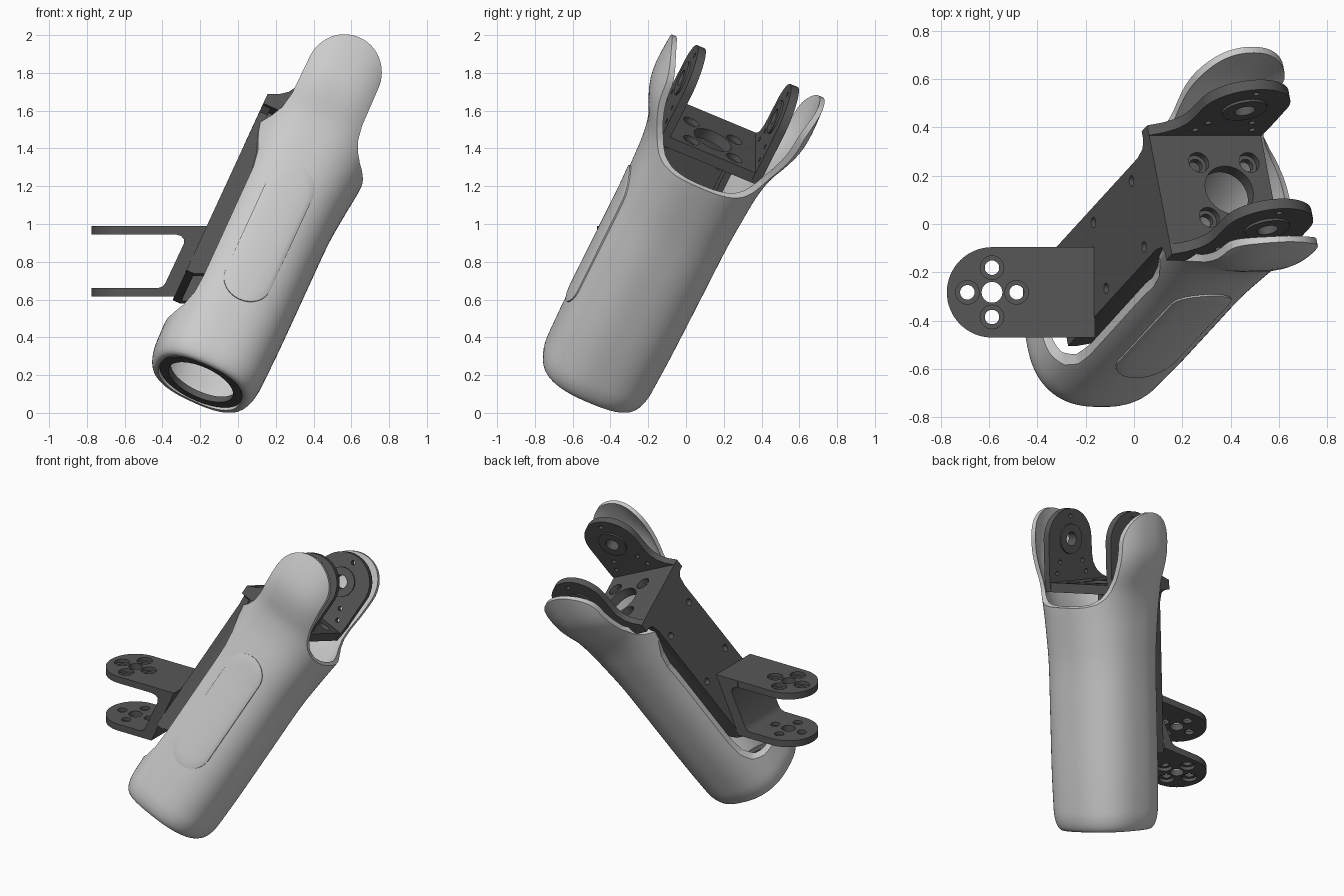
import bpy, bmesh
from math import sin, cos, pi
from mathutils import Matrix, Vector

if "Cube" in bpy.data.objects:
    bpy.data.objects.remove(bpy.data.objects["Cube"])

# Limb frame: local x = sideways, y = backward, z = along the tilted limb
A = Vector((0.381, 0.417, 0.826)).normalized()
M = Vector((0.908, 0, -0.419)).normalized()
N = A.cross(M).normalized()
F = Matrix((M, N, A)).transposed().to_4x4()
F.translation = M * -0.247 + N * -0.487
XZ = Matrix.Rotation(pi / 2, 4, 'X')                                     # profile x,y -> x,z
YZ = Matrix(((0, 0, 1, 0), (1, 0, 0, 0), (0, 1, 0, 0), (0, 0, 0, 1)))    # profile x,y -> y,z
T = lambda x, y, z: Matrix.Translation((x, y, z))

dark = bpy.data.materials.new("dark_grey")
dark.diffuse_color = (0.095, 0.095, 0.095, 1)
dark.use_nodes = True
dark.node_tree.nodes["Principled BSDF"].inputs["Base Color"].default_value = dark.diffuse_color


def finish(name, me, mat=None, angle=0.6):
    ob = bpy.data.objects.new(name, me)
    bpy.context.collection.objects.link(ob)
    if mat:
        me.materials.clear()
        me.materials.append(mat)
    bpy.ops.object.select_all(action='DESELECT')
    ob.select_set(True)
    bpy.context.view_layer.objects.active = ob
    bpy.ops.object.shade_smooth_by_angle(angle=angle)
    return ob


def circle(x, y, r, n=32, ry=None):
    return [(x + r * cos(2 * pi * i / n), y + (ry or r) * sin(2 * pi * i / n)) for i in range(n)]


def arc(x, y, r, a0, a1, n=20):
    return [(x + r * cos(a0 + (a1 - a0) * i / n), y + r * sin(a0 + (a1 - a0) * i / n)) for i in range(n + 1)]


def prism(name, outlines, depth, matrix, mat=dark):
    """Filled outline with holes, extruded about its own plane."""
    cu = bpy.data.curves.new(name, 'CURVE')
    cu.dimensions, cu.fill_mode, cu.extrude = '2D', 'BOTH', depth / 2
    for pts in outlines:
        sp = cu.splines.new('POLY')
        sp.points.add(len(pts) - 1)
        for p, (x, y) in zip(sp.points, pts):
            p.co = (x, y, 0, 1)
        sp.use_cyclic_u = True
    tmp = bpy.data.objects.new(name + "_curve", cu)
    bpy.context.collection.objects.link(tmp)
    me = bpy.data.meshes.new_from_object(tmp.evaluated_get(bpy.context.evaluated_depsgraph_get()))
    bpy.data.objects.remove(tmp)
    bm = bmesh.new()
    bm.from_mesh(me)
    bmesh.ops.remove_doubles(bm, verts=bm.verts, dist=1e-5)
    bm.transform(matrix)
    bmesh.ops.recalc_face_normals(bm, faces=bm.faces)
    bm.to_mesh(me)
    bm.free()
    return finish(name, me, mat)


# Shell cross-section sizes along the limb: height, half width, half depth
ST = [(-0.3, .295, .30), (-0.05, .302, .308), (0.2, .307, .315), (0.6, .307, .318), (0.9, .308, .32),
      (1.1, .323, .328), (1.25, .338, .338), (1.38, .345, .365), (1.48, .345, .41), (1.58, .345, .443),
      (1.7, .345, .452), (1.95, .345, .437), (2.2, .34, .42)]
P = 2.5


def size(w):
    i = max(j for j in range(1, len(ST) - 2) if ST[j][0] <= w or j == 1)
    a, b, c, d = ST[i - 1:i + 3]
    h = c[0] - b[0]
    t = (w - b[0]) / h
    out = []
    for k in (1, 2):
        m0, m1 = (c[k] - a[k]) / (c[0] - a[0]) * h, (d[k] - b[k]) / (d[0] - b[0]) * h
        out.append((2*t**3 - 3*t*t + 1) * b[k] + (t**3 - 2*t*t + t) * m0
                   + (3*t*t - 2*t**3) * c[k] + (t**3 - t*t) * m1)
    return out


# Shell: outer wall up, inner wall down, closed into one solid
BOT, TOP, WALL = -0.158, 1.94, 0.027
rows = [(BOT, .235, .24)]
for i in range(9):
    f = pi / 2 * i / 8
    w = BOT + .13 * (1 - cos(f))
    hu, hv = size(w)
    rows.append((w, hu - .05 * (1 - sin(f)), hv - .05 * (1 - sin(f))))
ws = [-.02 + (TOP + .02) * i / 48 for i in range(1, 49)]
rows += [(w, *size(w)) for w in ws]
rows += [(w, size(w)[0] - WALL, size(w)[1] - WALL) for w in reversed(ws)]
rows.append((BOT + .05, .235, .24))
bm = bmesh.new()
K = 96
rings = []
for w, hu, hv in rows:
    ring = []
    for i in range(K):
        c, s = cos(2 * pi * (i + .5) / K), sin(2 * pi * (i + .5) / K)
        r = (abs(c)**P + abs(s)**P) ** (-1 / P)
        ring.append(bm.verts.new((hu * c * r, hv * s * r, w)))
    rings.append(ring)
for j in range(len(rings)):
    p, q = rings[j], rings[(j + 1) % len(rings)]
    for i in range(K):
        bm.faces.new((p[i], p[(i + 1) % K], q[(i + 1) % K], q[i]))
bmesh.ops.recalc_face_normals(bm, faces=bm.faces)
bm.transform(F)
me = bpy.data.meshes.new("shell")
bm.to_mesh(me)
bm.free()
shell = finish("shell", me)

# Trim the shell to two end lobes, a side saddle and the long side slot
cut = [(.6, 1.255), (.36, 1.257), (.32, 1.265), (.28, 1.285), (.245, 1.32), (.22, 1.37), (.207, 1.44)]
cut += arc(.002, 1.655, .2, 0, pi, 28)
cut += [(-.202, 1.44), (-.22, 1.36), (-.25, 1.31), (-.29, 1.27), (-.275, 1.2), (-.24, 1.1), (-.225, 1.0),
        (-.223, .3), (-.23, .2), (-.255, .12), (-.29, .075), (-.34, .055), (-.6, .05), (-.6, 2.3), (.6, 2.3)]
cutter = prism("shell_cutter", [cut], 1.6, F @ XZ, None)
cutter.hide_render = True
mod = shell.modifiers.new("trim", 'BOOLEAN')
mod.object, mod.operation, mod.solver = cutter, 'DIFFERENCE', 'EXACT'
bpy.context.view_layer.objects.active = shell
bpy.ops.object.modifier_apply(modifier="trim")
bpy.data.objects.remove(cutter)
bpy.ops.object.select_all(action='DESELECT')
shell.select_set(True)
bpy.ops.object.shade_smooth_by_angle(angle=0.6)

# Front panel: stadium pad wrapped on the shell
bm = bmesh.new()
edge = [(x, y + .29) for x, y in arc(0, .655, .13, 0, pi, 24)] + [(x, y - .29) for x, y in arc(0, .655, .13, pi, 2*pi, 24)]


def on_shell(x, w, lift):
    hu, hv = size(w)
    return bm.verts.new((x, -hv * (1 - abs(x / hu)**P) ** (1 / P) - lift, w))


loops = []
for k, lift in [(1, -.01), (1, .007)] + [(k, .009) for k in (.97, .8, .6, .4, .2, .02)]:
    loop = []
    for x, y in edge:
        mid = max(-.29, min(.29, y - .655))
        loop.append(on_shell(x * k, .655 + mid * (.4 + .6 * k) + (y - .655 - mid) * k, lift))
    loops.append(loop)
n = len(edge)
for p, q in zip(loops, loops[1:]):
    for i in range(n):
        bm.faces.new((p[i], p[(i + 1) % n], q[(i + 1) % n], q[i]))
last = loops[-1]
for i in range(n // 2 - 1):
    bm.faces.new((last[i], last[i + 1], last[n - 2 - i], last[n - 1 - i]))
bmesh.ops.recalc_face_normals(bm, faces=bm.faces)
bm.transform(F)
me = bpy.data.meshes.new("front_panel")
bm.to_mesh(me)
bm.free()
finish("front_panel", me)

# Ring in the bottom opening
prism("bottom_ring", [circle(0, 0, .236, 64, .241), circle(0, 0, .185, 64, .19)], .035, F @ T(0, 0, BOT + .024))

# Top bracket: base with counterbored holes, two ears with bosses
base = [(-.318, -.293), (.192, -.293), (.192, .293), (-.318, .293)]
four = [(sx * .115, sy * .125) for sx in (-1, 1) for sy in (-1, 1)]
for name, r, z in (("lower", .028, 1.357), ("upper", .045, 1.387)):
    prism("bracket_base_" + name, [base, circle(0, 0, .108, 48)] + [circle(x, y, r) for x, y in four],
          .03, F @ T(0, 0, z))
ear = [(-.318, 1.342), (.192, 1.342), (.2, 1.45)] + arc(.008, 1.665, .192, 0, pi, 32)
ear += [(-.187, 1.56), (-.195, 1.51), (-.22, 1.465), (-.26, 1.43), (-.318, 1.402)]
pins = [(0, 1.81), (-.13, 1.455), (.13, 1.455), (-.1, 1.525), (.1, 1.525)]
for name, s in (("front", -1), ("back", 1)):
    prism(name + "_ear", [ear, circle(.006, 1.665, .045)] + [circle(x, y, .014, 16) for x, y in pins],
          .045, F @ T(0, s * .271, 0) @ XZ)
    prism(name + "_ear_boss", [circle(.006, 1.665, .095, 48), circle(.006, 1.665, .044)], .066,
          F @ T(0, s * .271, 0) @ XZ)

# Long side channel closing the slot: plate and two inward flanges
plate = [(-.21, .31), (.21, .31), (.21, 1.26), (.225, 1.32), (.293, 1.36), (.293, 1.402),
         (-.293, 1.402), (-.293, 1.36), (-.225, 1.32), (-.21, 1.26)]
holes = [circle(s * .15, w, .022, 20) for s in (-1, 1) for w in (.75, 1.163)]
prism("side_plate", [plate] + holes, .045, F @ T(-.295, 0, 0) @ YZ)
flange = [(-.275, .31), (-.19, .35), (-.19, 1.342), (-.275, 1.342)]
for name, s in (("front", -1), ("back", 1)):
    prism(name + "_flange", [flange], .035, F @ T(0, s * .1925, 0) @ XZ)

# Side fork: slanted web and two level arms with counterbored holes
web = [(-.335, .615), (-.162, .99), (-.33, .99), (-.33, .945), (-.302, .937), (-.286, .92), (-.287, .895),
       (-.383, .69), (-.398, .67), (-.425, .66), (-.46, .66), (-.46, .615)]
prism("fork_web", [web], .375, T(0, -.283, 0) @ XZ)
cx, cy, R = -.588, -.283, .187
for name, z, end, up in (("lower", .6375, -.455, -1), ("upper", .9675, -.325, 1)):
    outline = [(end, cy - R), (end, cy + R)] + arc(cx, cy, R, pi / 2, 3 * pi / 2, 32)
    for part, r, dz in (("outer", .049, .01125), ("inner", .03, -.01125)):
        around = [circle(cx + .102 * cos(i * pi / 2), cy + .102 * sin(i * pi / 2), r) for i in range(4)]
        prism(f"fork_{name}_arm_{part}", [outline, circle(cx, cy, .043)] + around, .0225, T(0, 0, z + up * dz))
